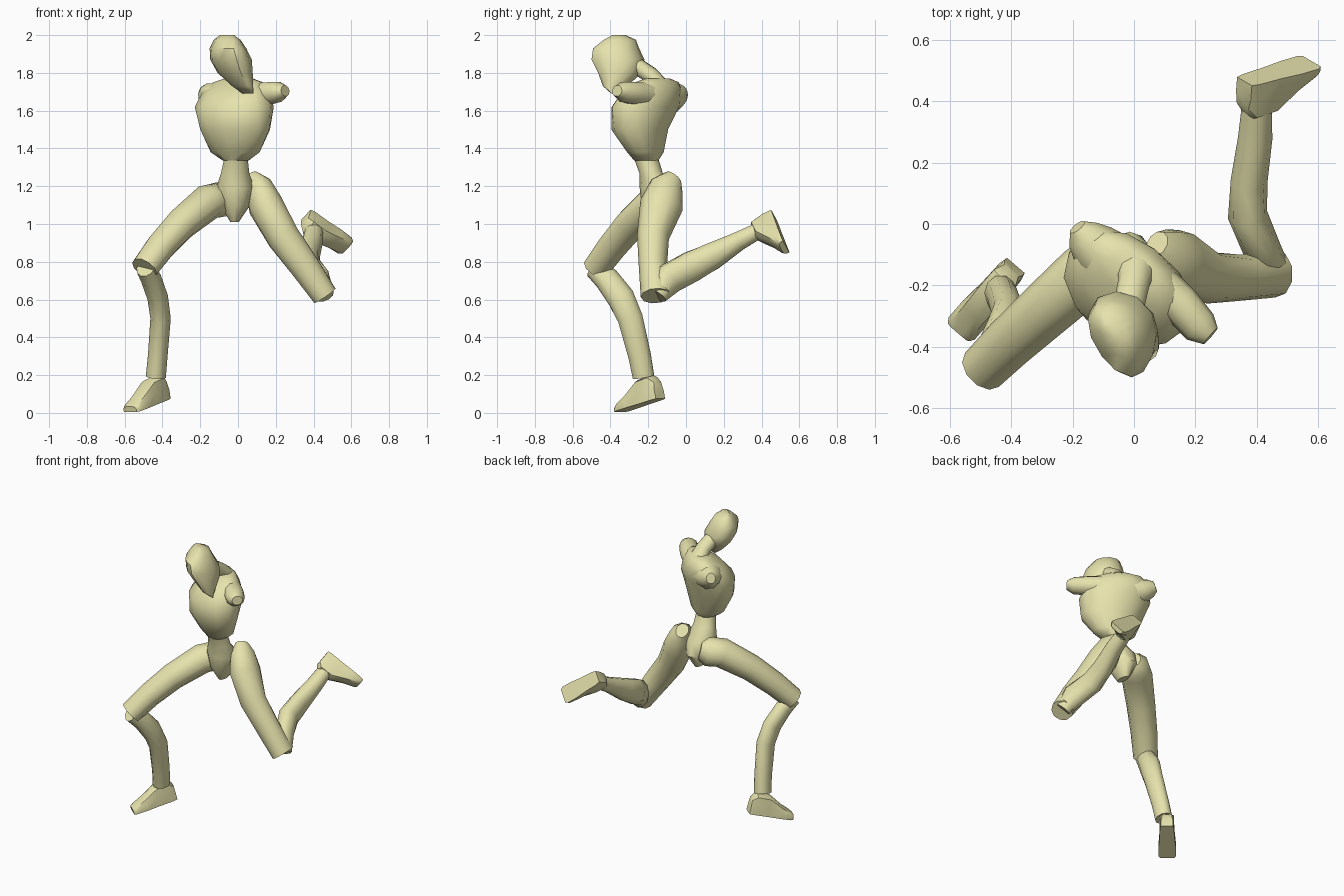
import bpy, bmesh, math
from mathutils import Vector as V

skin = bpy.data.materials.new("straw_yellow")
skin.diffuse_color = (0.80, 0.77, 0.42, 1)


def loft(name, rings, angle=45):
    """Skin a list of equal-length point rings and cap both ends."""
    bm = bmesh.new()
    vs = [[bm.verts.new(p) for p in r] for r in rings]
    n = len(vs[0])
    for a, b in zip(vs, vs[1:]):
        for i in range(n):
            j = (i + 1) % n
            bm.faces.new((a[i], a[j], b[j], b[i]))
    bm.faces.new(vs[0][::-1])
    bm.faces.new(vs[-1])
    bmesh.ops.recalc_face_normals(bm, faces=bm.faces)
    me = bpy.data.meshes.new(name)
    bm.to_mesh(me)
    bm.free()
    me.materials.append(skin)
    ob = bpy.data.objects.new(name, me)
    bpy.context.collection.objects.link(ob)
    bpy.ops.object.select_all(action='DESELECT')
    ob.select_set(True)
    bpy.context.view_layer.objects.active = ob
    bpy.ops.object.shade_smooth_by_angle(angle=math.radians(angle))
    return ob


def limb(name, stations, ref, n=10):
    """Tube through (x, y, z, radius across, radius along ref)."""
    pts = [V(s[:3]) for s in stations]
    rings = []
    for i, s in enumerate(stations):
        t = (pts[min(i + 1, len(pts) - 1)] - pts[max(i - 1, 0)]).normalized()
        side = t.cross(V(ref)).normalized()
        up = side.cross(t)
        rings.append([pts[i] + side * s[3] * math.cos(k * math.tau / n)
                      + up * s[4] * math.sin(k * math.tau / n) for k in range(n)])
    return loft(name, rings)


def stack(name, levels, n=12, egg=0.0, lean=0.0):
    """Level rings: (z, x, y, rx, ry, yaw). egg narrows the front, lean shifts it."""
    rings = []
    for z, x, y, rx, ry, yaw in levels:
        c, s = math.cos(math.radians(yaw)), math.sin(math.radians(yaw))
        ring = []
        for k in range(n):
            q = k * math.tau / n
            front = -math.sin(q)
            a = rx * math.cos(q) * (1 - egg * front) + lean * front
            b = ry * math.sin(q)
            ring.append((x + a * c - b * s, y + a * s + b * c, z))
        rings.append(ring)
    return loft(name, rings)


def foot(name, heel, toe, up):
    """Wedge foot from the sole's heel and toe points."""
    heel, toe = V(heel), V(toe)
    f = (toe - heel).normalized()
    u = (V(up) - f * V(up).dot(f)).normalized()
    s = f.cross(u)
    length = (toe - heel).length
    rings = []
    for d, w, wt, h in [(0, .038, .03, .10), (.1, .045, .045, .135), (.4, .048, .045, .13),
                        (.7, .056, .042, .075), (.94, .056, .042, .04), (1, .045, .035, .03)]:
        prof = [(-w, 0), (w, 0), (w, h * .5), (wt, h * .9), (wt * .4, h),
                (-wt * .4, h), (-wt, h * .9), (-w, h * .5)]
        rings.append([heel + f * d * length + s * a + u * b for a, b in prof])
    return loft(name, rings)


# head, tilted egg with a narrow face
stack("head", [(1.69, .055, -.375, .015, .02, 0), (1.73, .03, -.375, .05, .065, 0),
               (1.80, -.01, -.35, .088, .115, 0), (1.87, -.032, -.36, .105, .14, 0),
               (1.93, -.048, -.37, .092, .122, 0), (1.975, -.052, -.35, .065, .085, 0),
               (2.0, -.055, -.355, .03, .035, 0)], egg=.25, lean=.025)
# neck
limb("neck", [(.01, -.13, 1.72, .065, .05), (0, -.19, 1.79, .052, .045),
              (-.02, -.28, 1.85, .05, .045)], (0, 0, 1))
# twisted chest
stack("chest", [(1.335, -.012, -.21, .07, .065, -15), (1.38, -.015, -.215, .138, .09, -20),
                (1.50, -.015, -.245, .198, .138, -25), (1.62, -.02, -.215, .228, .16, -33),
                (1.70, -.01, -.18, .205, .125, -39), (1.75, 0, -.155, .16, .075, -39),
                (1.77, .005, -.15, .09, .045, -39)])
# shoulder stubs
limb("left_shoulder", [(.06, -.18, 1.68, .07, .07), (.15, -.26, 1.69, .065, .063),
                       (.215, -.335, 1.70, .06, .055), (.25, -.365, 1.705, .035, .03)], (0, 0, 1))
limb("right_shoulder", [(-.06, -.13, 1.66, .10, .09), (-.13, -.075, 1.67, .085, .08),
                        (-.165, -.035, 1.69, .06, .06), (-.185, -.01, 1.70, .03, .035)], (0, 0, 1))
# waist and pelvis
stack("pelvis", [(1.36, -.01, -.215, .06, .065, 0), (1.27, -.015, -.185, .075, .062, 0),
                 (1.19, -.015, -.15, .10, .095, 0), (1.10, -.015, -.13, .08, .105, 0),
                 (1.01, -.018, -.13, .022, .05, 0)])
# thighs
limb("right_thigh", [(-.055, -.075, 1.14, .05, .06), (-.09, -.10, 1.13, .09, .095),
                     (-.16, -.165, 1.115, .10, .095), (-.30, -.29, 1.00, .092, .085),
                     (-.41, -.39, .88, .085, .078), (-.495, -.475, .765, .078, .072)], (0, 0, 1))
limb("left_thigh", [(.075, -.065, 1.245, .05, .04), (.105, -.10, 1.20, .09, .075),
                    (.145, -.13, 1.10, .115, .095), (.24, -.175, .93, .085, .09),
                    (.35, -.175, .78, .075, .082), (.46, -.16, .62, .08, .07)], (1, 0, 0))
# shins
limb("right_shin", [(-.49, -.485, .765, .05, .055), (-.46, -.42, .71, .055, .068),
                    (-.425, -.345, .61, .055, .075), (-.41, -.295, .50, .054, .07),
                    (-.425, -.245, .30, .052, .063), (-.435, -.225, .19, .053, .06)], (0, 1, 0))
limb("left_shin", [(.46, -.15, .62, .05, .05), (.42, -.09, .71, .062, .085),
                   (.37, .03, .775, .065, .085), (.375, .14, .83, .06, .075),
                   (.395, .28, .91, .056, .052), (.40, .375, .96, .05, .045)], (0, 0, 1))
# feet
foot("right_foot", (-.385, -.135, .075), (-.57, -.35, .005), (0, 0, 1))
foot("left_foot", (.36, .465, 1.05), (.58, .53, .88), (.07, -.5, -.34))
